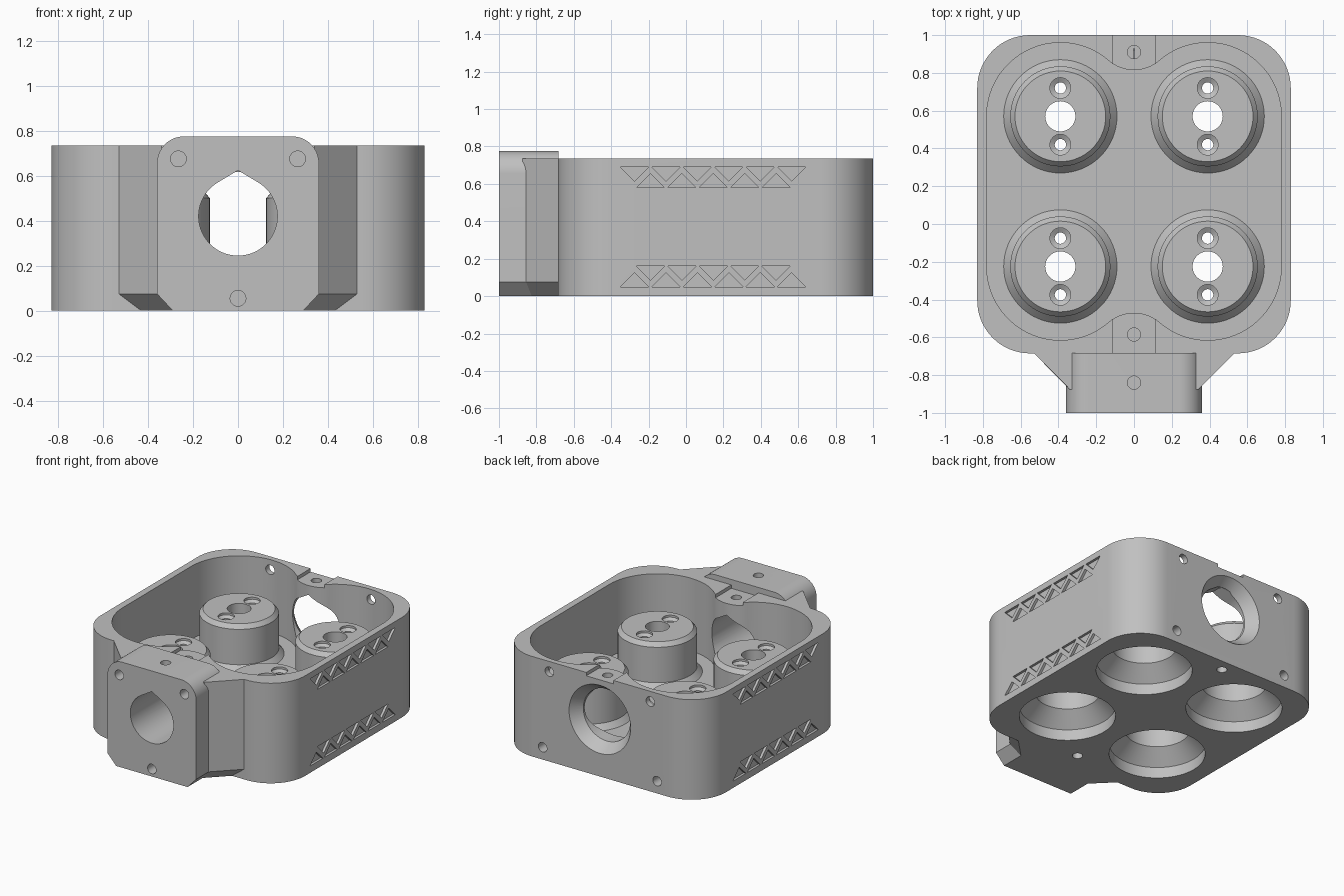
import bpy, bmesh
from math import sin, cos, pi, radians, atan2

cube = bpy.data.objects.get("Cube")
if cube:
    bpy.data.objects.remove(cube, do_unlink=True)

grey = bpy.data.materials.new("plain grey")
grey.use_nodes = True
color = (0.53, 0.53, 0.53, 1)
grey.diffuse_color = color
grey.node_tree.nodes["Principled BSDF"].inputs["Base Color"].default_value = color

SWAP = {"z": lambda u, v, w: (u, v, w),
        "y": lambda u, v, w: (u, w, v),
        "x": lambda u, v, w: (w, u, v)}


def loft(name, rings, axis="z"):
    """Closed solid through a list of (outline, level) sections along an axis."""
    bm = bmesh.new()
    loops = [[bm.verts.new(SWAP[axis](u, v, w)) for u, v in pts] for pts, w in rings]
    n = len(loops[0])
    for a, b in zip(loops, loops[1:]):
        for i in range(n):
            j = (i + 1) % n
            bm.faces.new((a[i], a[j], b[j], b[i]))
    bm.faces.new(loops[0][::-1])
    bm.faces.new(loops[-1])
    bmesh.ops.recalc_face_normals(bm, faces=bm.faces)
    mesh = bpy.data.meshes.new(name)
    bm.to_mesh(mesh)
    bm.free()
    mesh.materials.append(grey)
    ob = bpy.data.objects.new(name, mesh)
    bpy.context.scene.collection.objects.link(ob)
    return ob


def prism(name, pts, a, b, axis="z"):
    return loft(name, [(pts, a), (pts, b)], axis)


def arc(cx, cy, r, start, end, n=16):
    return [(cx + r * cos(radians(start + (end - start) * i / n)),
             cy + r * sin(radians(start + (end - start) * i / n))) for i in range(n + 1)]


def circle(cx, cy, r, n=32):
    return arc(cx, cy, r, 0, 360, n)[:-1]


def turned(name, cx, cy, profile, axis="z", n=64):
    return loft(name, [(circle(cx, cy, r, n), w) for r, w in profile], axis)


def teardrop(cx, cz, r):
    return arc(cx, cz, r, 121, 419, 50) + [(cx, cz + r / cos(radians(31)))]


def rect(x0, y0, x1, y1):
    return [(x0, y0), (x1, y0), (x1, y1), (x0, y1)]


def boolean(target, parts, operation):
    """Apply parts to the target together, then remove them."""
    group = bpy.data.collections.new("tools")
    for ob in parts:
        ob.hide_render = True
        group.objects.link(ob)
    mod = target.modifiers.new("shape", "BOOLEAN")
    mod.operation = operation
    mod.solver = "EXACT"
    mod.operand_type = "COLLECTION"
    mod.collection = group
    bpy.context.view_layer.update()
    deps = bpy.context.evaluated_depsgraph_get()
    mesh = bpy.data.meshes.new_from_object(target.evaluated_get(deps))
    target.modifiers.remove(mod)
    target.data = mesh
    for ob in parts:
        bpy.data.objects.remove(ob, do_unlink=True)
    bpy.data.collections.remove(group)


RIM, FLOOR, BORE = 0.735, 0.2, 0.42
BACK, FRONT = 0.57, -0.225
MID = (BACK + FRONT) / 2
POSTS = [(x, y) for x in (-0.39, 0.39) for y in (BACK, FRONT)]

# Rounded outer housing
outline = (arc(0.55, 0.72, 0.28, 0, 90) + arc(-0.55, 0.72, 0.28, 90, 180)
           + arc(-0.55, -0.405, 0.28, 180, 270) + arc(0.55, -0.405, 0.28, 270, 360))
housing = prism("housing", outline, 0, RIM)

# Mounting block and its flared neck, both bevelled along the bottom
block = ([(-0.29, 0), (0.29, 0), (0.36, 0.075)] + arc(0.24, 0.655, 0.12, 0, 90)
         + arc(-0.24, 0.655, 0.12, 90, 180) + [(-0.36, 0.075)])


def neck(w, tip, y):
    return [(-w, -0.6), (-w, -0.685), (-tip, y), (tip, y), (w, -0.685), (w, -0.6)]


boolean(housing, [
    prism("mount_block", block, -1, -0.683, "y"),
    loft("neck", [(neck(0.43, 0.27, -0.845), 0), (neck(0.53, 0.34, -0.875), 0.075),
                  (neck(0.53, 0.34, -0.875), RIM)]),
], "UNION")

# Cavity outline: lobes around the posts with a rounded waist front and back
R, W = 0.39, 0.207
waist = BACK + 0.245 + W
touch = 90 - atan2(0.39, waist - BACK) * 180 / pi
half = arc(0.39, BACK, R, 0, 180 - touch, 40)
half += arc(0, waist, W, -touch, touch - 180, 24)[1:-1]
half += arc(-0.39, BACK, R, touch, 180, 40)
cavity = half + [(-x, 2 * MID - y) for x, y in half]
boolean(housing, [prism("cavity", cavity, FLOOR, 1)], "DIFFERENCE")

# Round posts with a flared foot and bevelled top
boolean(housing, [turned("post", x, y, [(0.3, 0.12), (0.3, FLOOR), (0.265, 0.24),
                                        (0.265, 0.5), (0.24, 0.53)])
                  for x, y in POSTS], "UNION")

# Pockets below the posts, with centre and countersunk screw holes
cuts = []
for x, y in POSTS:
    cuts.append(turned("pocket", x, y, [(0.32, -0.1), (0.32, 0.08), (0.215, 0.18),
                                        (0.215, 0.45)]))
    cuts.append(turned("centre_hole", x, y, [(0.08, 0.4), (0.08, 0.6)], n=32))
    for dy in (-0.15, 0.15):
        cuts.append(turned("screw_hole", x, y + dy, [(0.03, 0.4), (0.03, 0.5),
                                                     (0.055, 0.515), (0.055, 0.6)], n=24))
boolean(housing, cuts, "DIFFERENCE")

# Front bore, flared back bore and shallow cable notches
cuts = [
    prism("front_bore", teardrop(0, BORE, 0.175), -1.1, -0.42, "y"),
    loft("back_bore", [(teardrop(0, BORE, 0.19), 0.77), (teardrop(0, BORE, 0.19), 0.93)], "y"),
    turned("bore_flare", 0, BORE, [(0.19, 0.92), (0.25, 1.0), (0.25, 1.1)], "y"),
    prism("back_notch", rect(-0.11, 0.78, 0.11, 1.1), RIM - 0.025, 0.9),
    prism("front_notch", rect(-0.11, -0.683, 0.11, -0.44), RIM - 0.025, 0.9),
]
boolean(housing, cuts, "DIFFERENCE")

# Fastener holes
SMALL = 0.035
cuts = []
for x, z in ((-0.265, 0.675), (0.265, 0.675), (0, 0.055)):
    cuts.append(prism("front_hole", circle(x, z, SMALL, 24), -1.1, -0.85, "y"))
for s in (-1, 1):
    cuts.append(prism("upper_back_hole", circle(s * 0.41, 0.66, SMALL, 24), 0.88, 1.1, "y"))
    cuts.append(prism("lower_back_hole", circle(s * 0.465, 0.09, SMALL, 24), 0.91, 1.1, "y"))
for y in (0.91, -0.585):
    cuts.append(prism("top_hole", circle(0, y, SMALL, 24), 0.64, 0.9))
    cuts.append(prism("bottom_hole", circle(0, y, SMALL, 24), -0.1, 0.1))
cuts.append(prism("block_top_hole", circle(0, -0.84, SMALL, 24), 0.66, 0.9))
boolean(housing, cuts, "DIFFERENCE")

# Rows of recessed triangles on both sides
cuts = []
for s in (-1, 1):
    for edge, d in ((0.69, -1), (0.05, 1)):
        for i in range(6):
            y = -0.35 + 0.168 * i
            tris = [(y, edge, edge + d * 0.075)]
            if i < 5:
                tris.append((y + 0.085, edge + d * 0.11, edge + d * 0.035))
            for y0, base, tip in tris:
                cuts.append(prism("triangle", [(y0, base), (y0 + 0.15, base), (y0 + 0.075, tip)],
                                  s * 0.812, s * 0.9, "x"))
boolean(housing, cuts, "DIFFERENCE")

# Smooth the round walls, keep the edges crisp
bpy.ops.object.select_all(action="DESELECT")
housing.select_set(True)
bpy.context.view_layer.objects.active = housing
bpy.ops.object.shade_smooth_by_angle(angle=radians(25))
